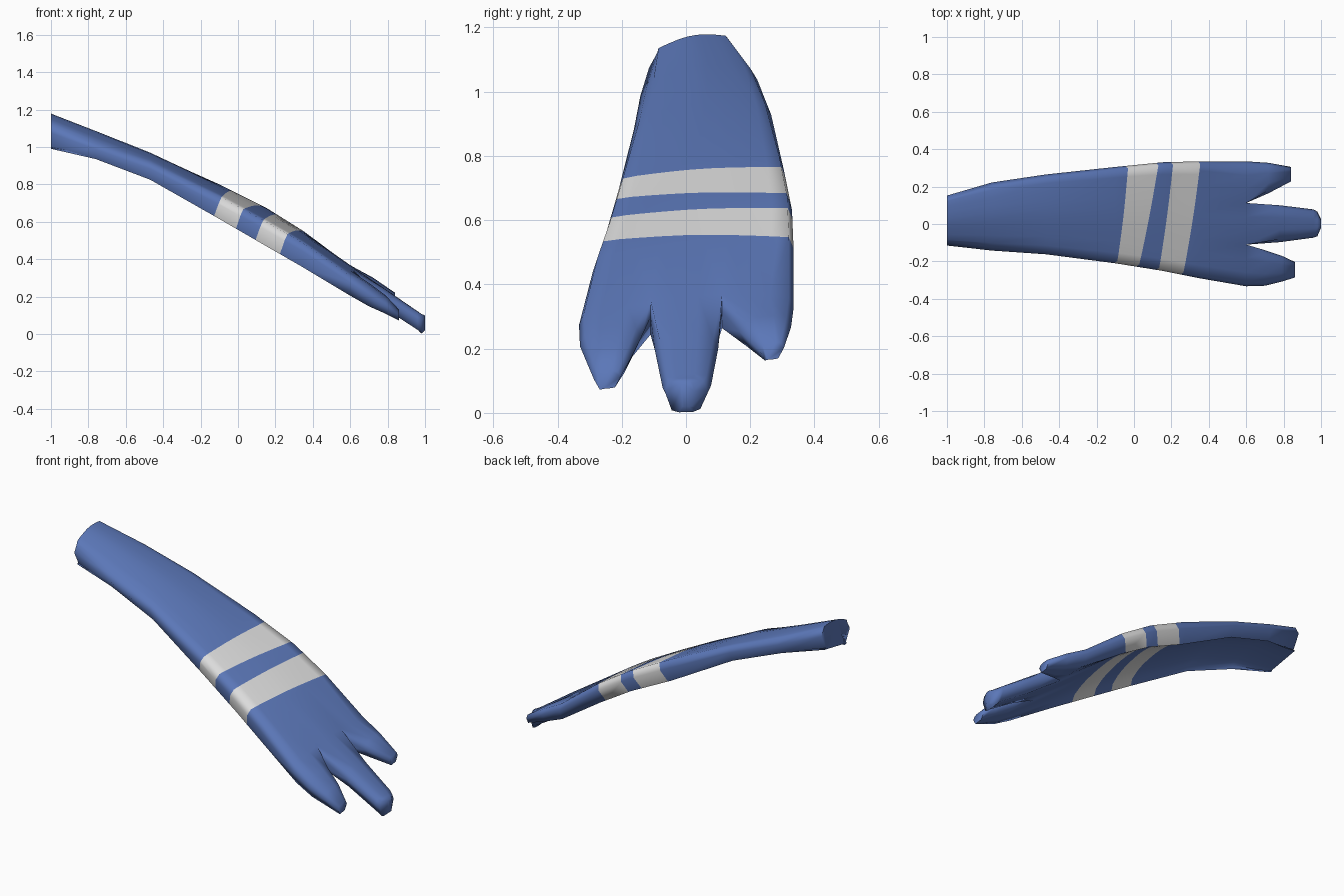
import bpy, bmesh, math
from mathutils import Vector

if "Cube" in bpy.data.objects:
    bpy.data.objects.remove(bpy.data.objects["Cube"])


def material(name, rgb):
    m = bpy.data.materials.new(name)
    m.diffuse_color = (*rgb, 1)
    m.use_nodes = True
    m.node_tree.nodes["Principled BSDF"].inputs["Base Color"].default_value = m.diffuse_color
    return m


def section(n, x, y0, y1, zb0, zt0, zb1, zt1, bulge, hollow, inset):
    """Cross-section at x: arched top row, hollow bottom row, two side points."""
    top, bot = [], []
    for i in range(n + 1):
        u = i / n
        y = y0 + (y1 - y0) * u
        d = inset if i == 0 else -inset if i == n else 0
        side = abs(2 * u - 1)
        top.append(Vector((x, y + d, zt0 + (zt1 - zt0) * u + bulge * (1 - side ** 1.6))))
        bot.append(Vector((x, y + d * 1.8, zb0 + (zb1 - zb0) * u + hollow * (1 - side ** 2.5))))
    left = Vector((x, y0, zb0 * .35 + zt0 * .65))
    right = Vector((x, y1, zb1 * .35 + zt1 * .65))
    return top, bot, left, right


def ring(s):
    top, bot, left, right = s
    return top + [right] + bot[::-1] + [left]


def loft(bm, sections, cap_start, cap_end):
    rows = [[bm.verts.new(p) for p in ring(s)] for s in sections]
    for a, b in zip(rows, rows[1:]):
        for i in range(len(a)):
            j = (i + 1) % len(a)
            bm.faces.new((a[i], a[j], b[j], b[i]))
    if cap_start:
        bm.faces.new(rows[0])
    if cap_end:
        bm.faces.new(rows[-1][::-1])


# x, y left/right, left bottom/top z, right bottom/top z, bulge, hollow, inset
BODY = [
    (-1.00, -.115, .152, .99, 1.12, 1.04, 1.17, .03, .0, .025),
    (-0.76, -.142, .222, .935, 1.015, .975, 1.07, .04, .04, .02),
    (-0.47, -.162, .265, .825, .915, .87, .96, .03, .05, .018),
    (-0.10, -.21, .305, .615, .735, .67, .80, .016, .06, .015),
    (0.15, -.25, .33, .47, .60, .55, .675, .012, .055, .015),
    (0.35, -.29, .335, .355, .485, .43, .55, .016, .04, .015),
    (0.60, -.333, .335, .205, .31, .265, .36, .03, .02, .015),
]
FINGERS = [
    [(.70, -.33, -.14, .148, .24, .175, .265, .02, .0, .015),
     (.79, -.308, -.17, .108, .18, .125, .20, .015, .0, .012),
     (.86, -.286, -.203, .072, .12, .08, .13, .005, .0, .01)],
    [(.78, -.097, .10, .14, .225, .14, .23, .02, .0, .015),
     (.96, -.073, .078, .022, .11, .03, .115, .01, .0, .015),
     (.98, -.066, .066, .008, .098, .012, .1, .01, -.008, .012),
     (1.0, -.02, .025, .02, .095, .02, .095, .005, .0, .005)],
    [(.72, .165, .327, .205, .28, .215, .295, .015, .0, .015),
     (.84, .228, .305, .163, .212, .17, .22, .003, .0, .01)],
]
# Stripe borders: a point on the left and on the right of the top surface
BORDERS = [
    ((-.09, -.21, .73), (-.03, .30, .77)),
    ((.025, -.22, .66), (.13, .31, .685)),
    ((.135, -.24, .61), (.21, .32, .64)),
    ((.265, -.26, .535), (.355, .33, .545)),
]

bm = bmesh.new()

# Curved body
body = [section(9, *row) for row in BODY]
loft(bm, body, True, False)

# Three finger tips continue the last body section
top, bot, left, right = body[-1]
for k, rows in enumerate(FINGERS):
    a, b = 3 * k, 3 * k + 4
    t, o = top[a:b], bot[a:b]
    start = (t, o, left if k == 0 else (t[0] + o[0]) / 2,
             right if k == 2 else (t[-1] + o[-1]) / 2)
    loft(bm, [start] + [section(3, *r) for r in rows], False, True)
bmesh.ops.remove_doubles(bm, verts=bm.verts[:], dist=1e-4)

# Two pale stripes, cut along slanted planes
planes = []
for p, q in BORDERS:
    p, q = Vector(p), Vector(q)
    n = (q - p).cross(Vector((.045, 0, .11))).normalized()
    planes.append((p, n if n.x > 0 else -n))
for p, n in planes:
    bmesh.ops.bisect_plane(bm, geom=bm.verts[:] + bm.edges[:] + bm.faces[:],
                           plane_co=p, plane_no=n, dist=1e-5)
for f in bm.faces:
    c = f.calc_center_median()
    passed = sum((c - p).dot(n) > 0 for p, n in planes)
    f.material_index = passed % 2
bmesh.ops.recalc_face_normals(bm, faces=bm.faces[:])

mesh = bpy.data.meshes.new("striped_wing")
bm.to_mesh(mesh)
bm.free()
mesh.materials.append(material("blue", (.105, .185, .48)))
mesh.materials.append(material("pale_grey", (.72, .72, .72)))
wing = bpy.data.objects.new("striped_wing", mesh)
bpy.context.collection.objects.link(wing)
bpy.context.view_layer.objects.active = wing
wing.select_set(True)
bpy.ops.object.shade_smooth_by_angle(angle=math.radians(80))
